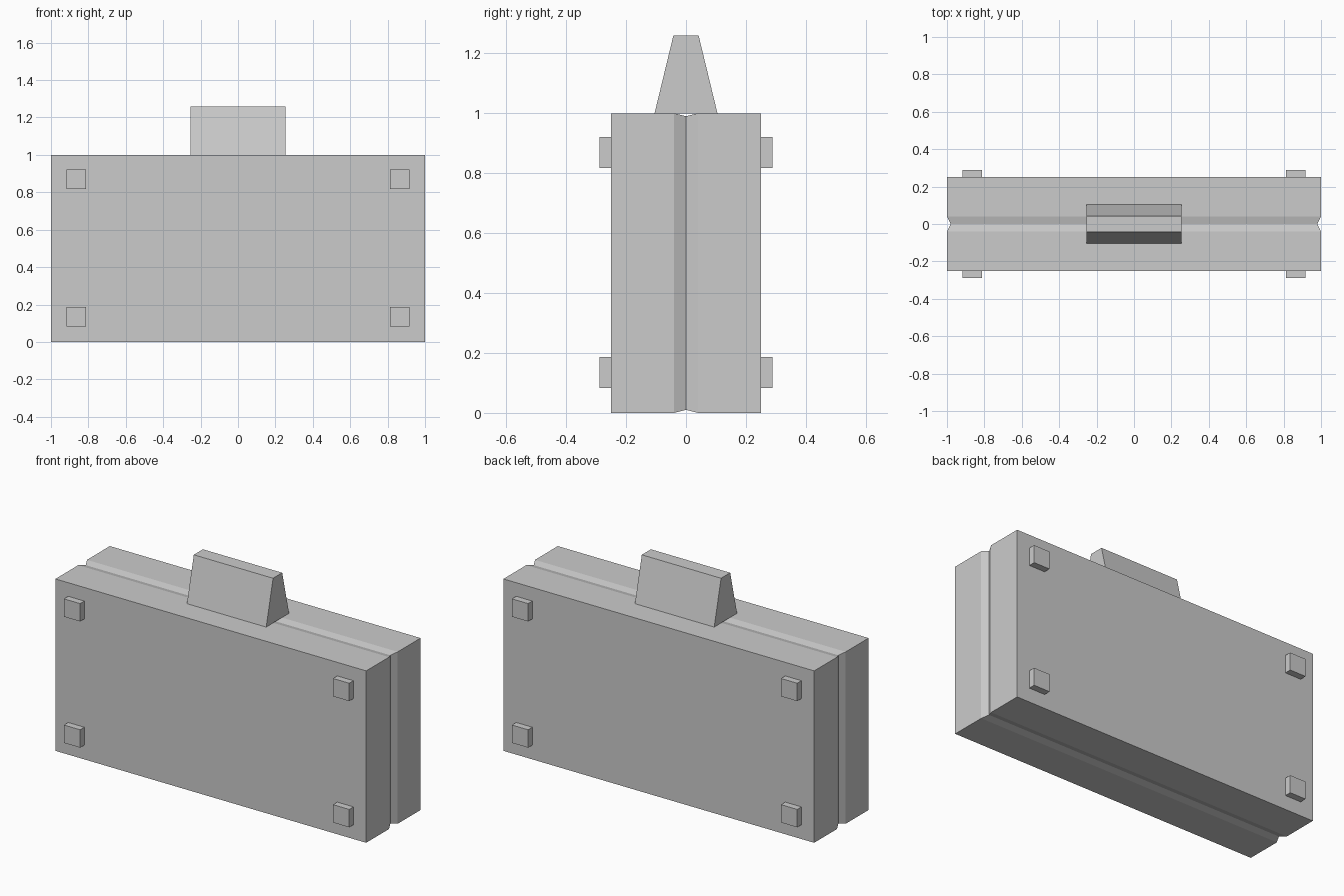
import bpy, bmesh

if "Cube" in bpy.data.objects:
    bpy.data.objects.remove(bpy.data.objects["Cube"])


def loft(name, rings):
    """Join four-cornered rings in order and cap both ends."""
    bm = bmesh.new()
    loops = [[bm.verts.new(p) for p in ring] for ring in rings]
    for a, b in zip(loops, loops[1:]):
        for i in range(4):
            j = (i + 1) % 4
            bm.faces.new((a[i], a[j], b[j], b[i]))
    bm.faces.new(loops[0])
    bm.faces.new(loops[-1])
    bmesh.ops.recalc_face_normals(bm, faces=bm.faces)
    mesh = bpy.data.meshes.new(name)
    bm.to_mesh(mesh)
    bm.free()
    obj = bpy.data.objects.new(name, mesh)
    bpy.context.collection.objects.link(obj)
    return obj


def ring_y(y, hx, z0, z1, cx=0):
    """Rectangle standing at depth y."""
    return [(cx - hx, y, z0), (cx + hx, y, z0), (cx + hx, y, z1), (cx - hx, y, z1)]


def ring_z(z, hx, hy):
    """Rectangle lying at height z."""
    return [(-hx, -hy, z), (hx, -hy, z), (hx, hy, z), (-hx, hy, z)]


# Case body with a shallow V seam running all the way round
seam = [(-0.25, 0, 0), (-0.04, 0, 0), (0, 0.02, 0.01), (0.04, 0, 0), (0.25, 0, 0)]
loft("case_body", [ring_y(y, 1 - dx, dz, 1 - dz) for y, dx, dz in seam])

# Tapered handle block
loft("handle", [ring_z(1.0, 0.255, 0.105), ring_z(1.26, 0.255, 0.042)])

# Corner studs on the front and back panels
for side_name, s in (("front", -1), ("back", 1)):
    for x_name, cx in (("left", -0.866), ("right", 0.866)):
        for z_name, cz in (("lower", 0.135), ("upper", 0.869)):
            loft(f"{side_name}_{z_name}_{x_name}_stud",
                 [ring_y(s * y, 0.052, cz - 0.052, cz + 0.052, cx) for y in (0.25, 0.289)])
